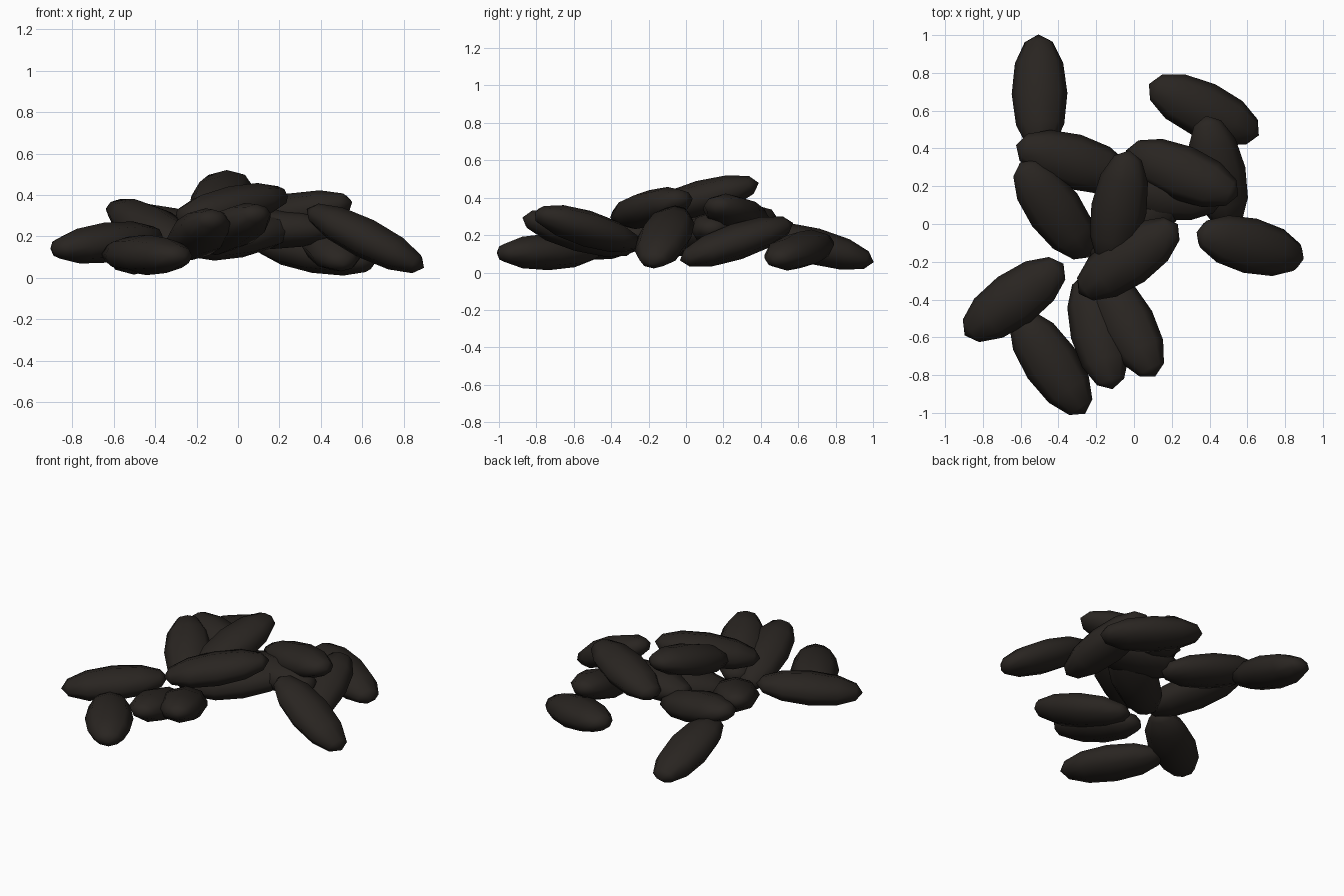
import bpy, bmesh, math
from mathutils import Matrix, Vector

if "Cube" in bpy.data.objects:
    bpy.data.objects.remove(bpy.data.objects["Cube"])

black = bpy.data.materials.new("dark_husk")
black.diffuse_color = (0.022, 0.018, 0.015, 1)
black.use_nodes = True
black.node_tree.nodes["Principled BSDF"].inputs["Base Color"].default_value = black.diffuse_color

# One low-poly seed: tapered, flattened ellipsoid lying along x
LENGTH, WIDTH, THICK = 0.65, 0.295, 0.195
bm = bmesh.new()
bmesh.ops.create_uvsphere(bm, u_segments=8, v_segments=6, radius=1)
for v in bm.verts:
    x, y, z = v.co
    along = math.copysign(abs(z) ** 0.95, z)
    v.co = Vector((along * LENGTH / 2, x * WIDTH / 2, y * THICK / 2))
bmesh.ops.recalc_face_normals(bm, faces=bm.faces)
for f in bm.faces:
    f.smooth = True
seed_mesh = bpy.data.meshes.new("seed")
bm.to_mesh(seed_mesh)
bm.free()
seed_mesh.materials.append(black)


def seed(i, x, y, z, heading, tilt):
    """Heading turns about z; tilt raises the end the heading points to."""
    ob = bpy.data.objects.new(f"seed_{i:02d}", seed_mesh)
    bpy.context.collection.objects.link(ob)
    ob.matrix_world = (Matrix.Translation((x, y, z))
                       @ Matrix.Rotation(math.radians(heading), 4, 'Z')
                       @ Matrix.Rotation(math.radians(-tilt), 4, 'Y'))


# The scattered heap: x, y, z, heading, tilt
heap = [
    (-0.50, 0.69, 0.14, 91, -15),     # outer seeds at the back
    (0.37, 0.605, 0.12, -25, -9),
    (0.445, 0.27, 0.165, 102, 18),    # right side
    (0.615, -0.115, 0.19, -14, -26),
    (0.255, 0.27, 0.31, -22, 10),     # middle of the heap
    (0.15, 0.17, 0.235, -8, 0),
    (0.01, 0.02, 0.195, 35, 10),
    (-0.08, 0.08, 0.395, 80, 15),     # top of the heap
    (-0.03, -0.185, 0.345, 35, 10),
    (-0.32, 0.33, 0.24, -16, -13),    # left side
    (-0.42, 0.075, 0.25, -54, -17),
    (-0.635, -0.40, 0.17, 36, 6),
    (-0.44, -0.735, 0.11, -56, -1),   # outer seeds at the front
    (-0.19, -0.57, 0.21, -76, 15),
    (-0.035, -0.53, 0.235, -62, 15),
]
for i, s in enumerate(heap, 1):
    seed(i, *s)
